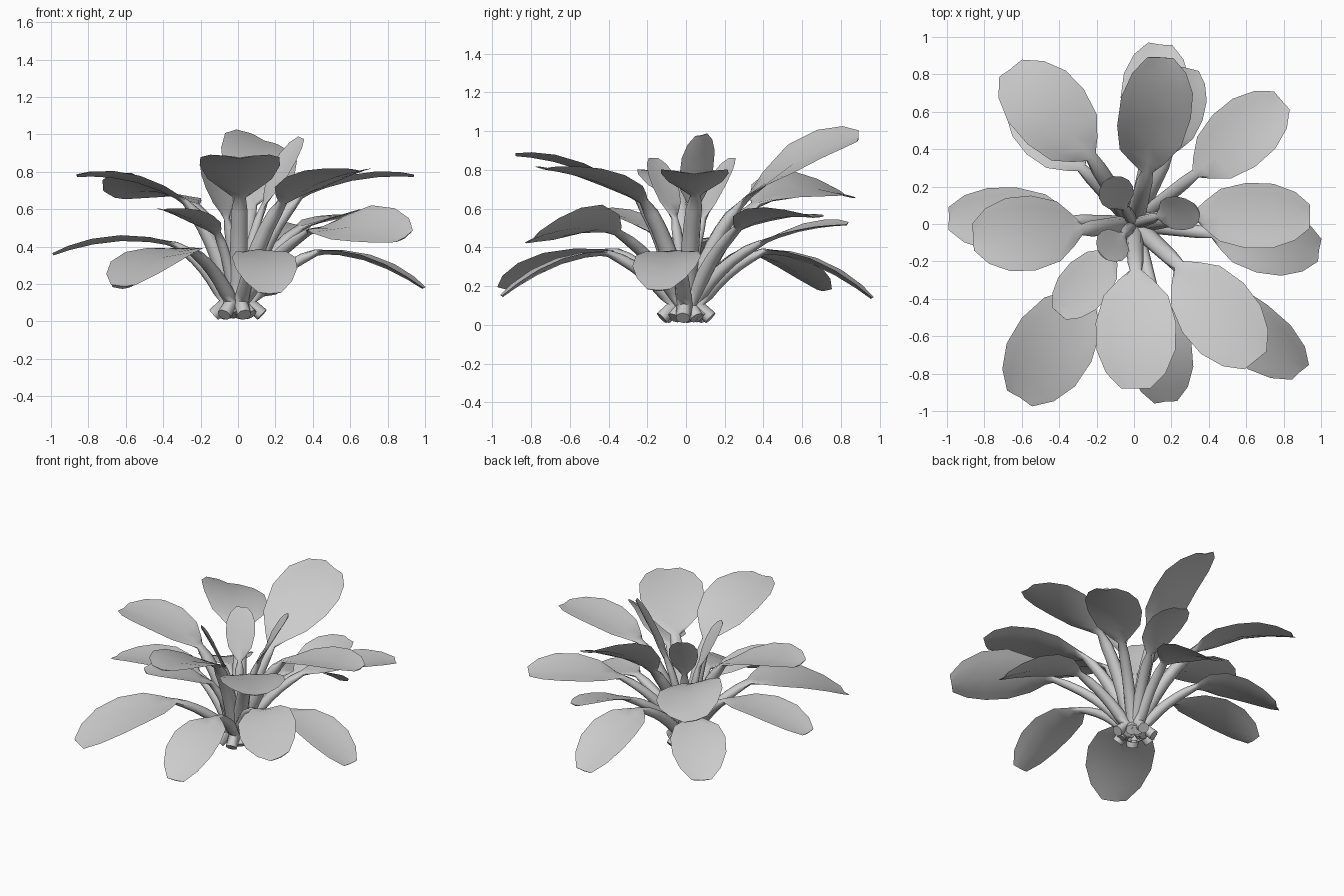
import bpy, bmesh, math
from mathutils import Vector as V

if "Cube" in bpy.data.objects:
    bpy.data.objects.remove(bpy.data.objects["Cube"])

SIDES = 8


def bez(a, b, c, t):
    return a * (1 - t) ** 2 + b * 2 * t * (1 - t) + c * t * t


def leaf(name, neck, tip, width, lift=0.06, roll=0.0, foot=0.1, stalk=0.042):
    """One lofted leaf: flared foot, round stalk, then a thin creased blade."""
    neck, tip = V(neck), V(tip)
    h = V((neck.x, neck.y, 0)).normalized()
    d = tip - neck
    hb = V((d.x, d.y, 0)).normalized()
    p0 = h * foot * 0.6 + V((0, 0, 0.1))
    c = V((p0.x + (neck.x - p0.x) * 0.4, p0.y + (neck.y - p0.y) * 0.4,
           p0.z + (neck.z - p0.z) * 0.68))
    bc = (neck + tip) / 2 + V((0, 0, 2 * lift))
    # stations: point, half width, half thickness, crease, roll, heading
    st = [(h * (foot + 0.03) + V((0, 0, 0.035)), 0.038, 0.036, 0, 0, h)]
    for i in range(6):
        t = i / 6
        r = stalk * (1 - 0.22 * t)
        st.append((bez(p0, c, neck, t), r, r * (1 - 0.25 * t), 0, 0, h))
    profile = [(0, 0.15, 0.018), (0.08, 0.42, 0.009), (0.22, 0.8, 0.005),
               (0.45, 1.0, 0.004), (0.68, 0.98, 0.004), (0.87, 0.74, 0.003),
               (1, 0.36, 0.003)]
    for t, w, th in profile:
        st.append((bez(neck, bc, tip, t), w * width / 2, th, 0.16,
                   roll * min(1, t * 3), hb))
    bm = bmesh.new()
    rings = []
    for i, (p, w, th, fold, ro, hd) in enumerate(st):
        tan = (st[min(i + 1, len(st) - 1)][0] - st[max(i - 1, 0)][0]).normalized()
        side = V((hd.y, -hd.x, 0))
        up = side.cross(tan).normalized()
        s = side * math.cos(ro) + up * math.sin(ro)
        u = up * math.cos(ro) - side * math.sin(ro)
        ring = []
        for k in range(SIDES):
            a = 2 * math.pi * k / SIDES
            x = w * math.cos(a)
            ring.append(bm.verts.new(p + s * x + u * (th * math.sin(a) + fold * (abs(x) - w / 2))))
        rings.append(ring)
    for a, b in zip(rings, rings[1:]):
        for k in range(SIDES):
            n = (k + 1) % SIDES
            bm.faces.new((a[k], a[n], b[n], b[k]))
    bm.faces.new(rings[0])
    bm.faces.new(rings[-1])
    bmesh.ops.recalc_face_normals(bm, faces=bm.faces)
    for v in bm.verts:
        v.co.z = max(v.co.z, 0)
    me = bpy.data.meshes.new(name)
    bm.to_mesh(me)
    bm.free()
    ob = bpy.data.objects.new(name, me)
    bpy.context.collection.objects.link(ob)
    bpy.ops.object.select_all(action='DESELECT')
    ob.select_set(True)
    bpy.context.view_layer.objects.active = ob
    bpy.ops.object.shade_smooth_by_angle(angle=math.radians(62))


# Upper tier: tall spreading leaves on thick stalks
T = 0.052
leaf("upper_leaf_back", (0.07, 0.28, 0.62), (0.14, 0.89, 0.97), 0.42, 0.07, -0.4, 0.04, T)
leaf("upper_leaf_back_left", (-0.23, 0.36, 0.62), (-0.66, 0.83, 0.67), 0.44, 0.07, -0.3, 0.04, T)
leaf("upper_leaf_left", (-0.28, -0.03, 0.64), (-0.86, -0.07, 0.78), 0.40, 0.06, 0, 0.04, T)
leaf("upper_leaf_front", (0.01, -0.25, 0.66), (0.01, -0.88, 0.88), 0.43, 0.06, 0, 0.04, T)
leaf("upper_leaf_front_right", (0.24, -0.22, 0.64), (0.65, -0.73, 0.81), 0.42, 0.04, 0, 0.04, T)
leaf("upper_leaf_right", (0.33, 0.05, 0.67), (0.94, 0.04, 0.78), 0.35, 0.05, 0, 0.04, T)

# Middle tier
leaf("middle_leaf_back_right", (0.33, 0.27, 0.5), (0.79, 0.66, 0.56), 0.36, 0.04, 0.1, 0.06)
leaf("middle_leaf_back", (0.19, 0.38, 0.42), (0.3, 0.83, 0.52), 0.26, 0.03, -0.15, 0.06)
leaf("middle_leaf_front_right", (0.38, -0.36, 0.48), (0.89, -0.79, 0.45), 0.38, 0.05, -0.5, 0.06)
leaf("small_leaf_front_left", (-0.11, -0.15, 0.47), (-0.4, -0.48, 0.6), 0.27, 0.03, 0, 0.04, 0.034)

# Lower tier: drooping leaves with flared feet
leaf("lower_leaf_left", (-0.33, 0.02, 0.41), (-0.99, 0.03, 0.36), 0.34, 0.06, 0)
leaf("lower_leaf_front_left", (-0.25, -0.36, 0.38), (-0.61, -0.93, 0.19), 0.44, 0.06, 0)
leaf("lower_leaf_front", (0.11, -0.4, 0.37), (0.17, -0.95, 0.15), 0.34, 0.06, 0)
leaf("lower_leaf_right", (0.42, -0.05, 0.37), (0.99, -0.14, 0.18), 0.34, 0.06, 0)
leaf("lower_leaf_back", (0.08, 0.4, 0.38), (0.14, 0.96, 0.14), 0.36, 0.06, 0)
leaf("lower_leaf_back_left", (-0.28, 0.3, 0.38), (-0.62, 0.71, 0.18), 0.36, 0.05, 0)

# Young upright leaves in the heart
leaf("heart_leaf_right", (0.13, 0.04, 0.6), (0.34, 0.08, 0.98), 0.2, 0.02, -0.35, 0.02, 0.034)
leaf("heart_leaf_back", (-0.05, 0.09, 0.55), (-0.14, 0.24, 0.86), 0.19, 0.02, 0, 0.02, 0.034)
leaf("heart_leaf_front_left", (-0.06, -0.06, 0.55), (-0.17, -0.17, 0.86), 0.19, 0.02, 0, 0.02, 0.034)
